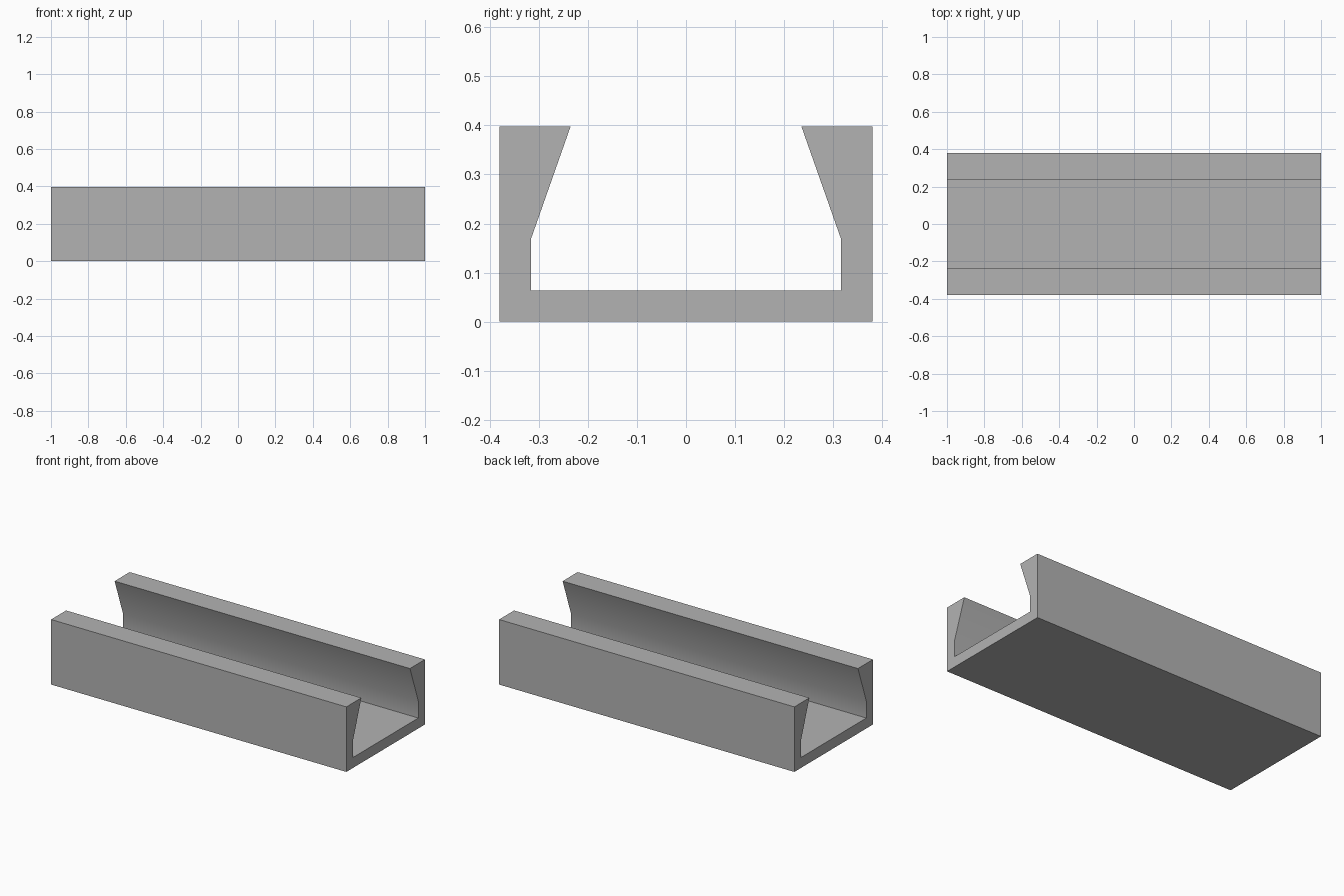
import bpy
import bmesh
import math

cube = bpy.data.objects.get("Cube")
if cube:
    bpy.data.objects.remove(cube, do_unlink=True)

# Single plain grey
grey = bpy.data.materials.new("plain grey")
grey.use_nodes = True
colour = (0.45, 0.45, 0.45, 1.0)
grey.diffuse_color = colour
grey.node_tree.nodes["Principled BSDF"].inputs["Base Color"].default_value = colour

# Half cross-section (y, z) from outer bottom edge to inner floor corner
half = [(0.38, 0.0), (0.38, 0.398), (0.235, 0.398), (0.316, 0.168), (0.316, 0.064)]
profile = half + [(-y, z) for y, z in reversed(half)]

# Dovetail channel: profile extruded along its length
bm = bmesh.new()
end = bm.faces.new([bm.verts.new((-1.0, y, z)) for y, z in profile])
extruded = bmesh.ops.extrude_face_region(bm, geom=[end], use_keep_orig=True)
moved = [v for v in extruded["geom"] if isinstance(v, bmesh.types.BMVert)]
bmesh.ops.translate(bm, verts=moved, vec=(2.0, 0, 0))
bmesh.ops.recalc_face_normals(bm, faces=bm.faces)
mesh = bpy.data.meshes.new("dovetail_channel")
bm.to_mesh(mesh)
bm.free()
mesh.materials.append(grey)

channel = bpy.data.objects.new("dovetail_channel", mesh)
bpy.context.collection.objects.link(channel)

# Blend the shallow bend of the inner walls, keep the other edges sharp
bpy.ops.object.select_all(action="DESELECT")
channel.select_set(True)
bpy.context.view_layer.objects.active = channel
bpy.ops.object.shade_smooth_by_angle(angle=math.radians(30))
